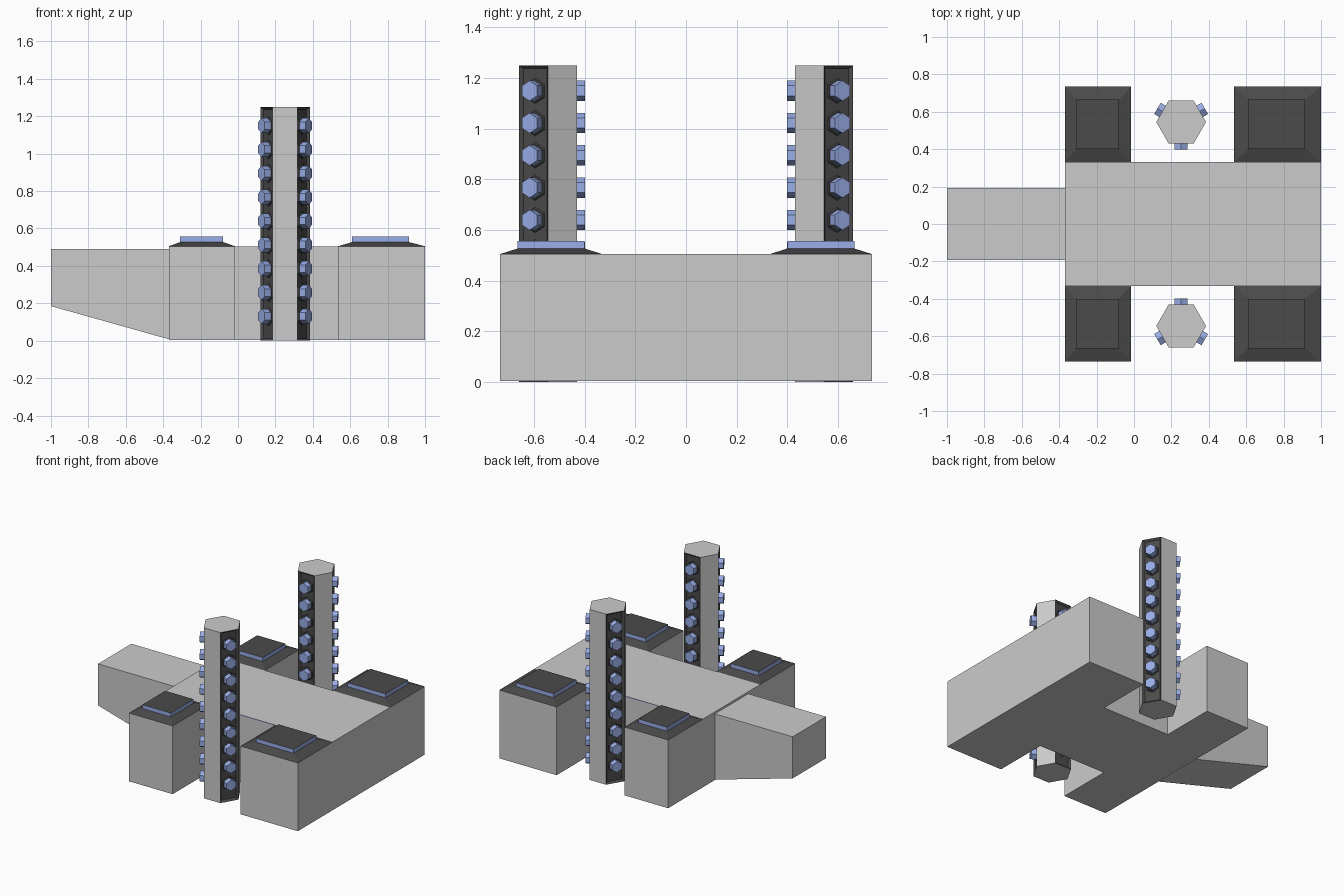
import bpy, bmesh
from math import cos, sin, radians
from mathutils import Matrix, Vector

if "Cube" in bpy.data.objects:
    bpy.data.objects.remove(bpy.data.objects["Cube"])


def material(name, rgb):
    m = bpy.data.materials.new(name)
    m.diffuse_color = (*rgb, 1)
    m.use_nodes = True
    m.node_tree.nodes["Principled BSDF"].inputs["Base Color"].default_value = m.diffuse_color
    return m


GREY = material("grey", (0.8, 0.8, 0.8))
DARK = material("dark", (0.07, 0.07, 0.07))
BLUE = material("blue", (0.32, 0.42, 0.8))


def finish(name, bm, mats, mirror=False):
    bmesh.ops.recalc_face_normals(bm, faces=bm.faces)
    me = bpy.data.meshes.new(name)
    bm.to_mesh(me)
    bm.free()
    ob = bpy.data.objects.new(name, me)
    bpy.context.collection.objects.link(ob)
    for m in mats:
        me.materials.append(m)
    if mirror:
        mod = ob.modifiers.new("mirror", "MIRROR")
        mod.use_axis = (False, True, False)
    return ob


def extrude(bm, pts, vec):
    """Extrude a flat outline along vec."""
    face = bm.faces.new([bm.verts.new(p) for p in pts])
    new = bmesh.ops.extrude_face_region(bm, geom=[face])["geom"]
    bmesh.ops.translate(bm, vec=vec, verts=[v for v in new if isinstance(v, bmesh.types.BMVert)])


def frustum(bm, low, high, z0, z1):
    """Block between two rectangles given as (x0, x1, y0, y1)."""
    rings = [[bm.verts.new(p) for p in ((a, c, z), (b, c, z), (b, d, z), (a, d, z))]
             for (a, b, c, d), z in ((low, z0), (high, z1))]
    bm.faces.new(rings[0][::-1])
    top = bm.faces.new(rings[1])
    for i in range(4):
        j = (i + 1) % 4
        bm.faces.new((rings[0][i], rings[0][j], rings[1][j], rings[1][i]))
    return top


BASE, DECK = 0.005, 0.505
HALF, OUT = 0.33, 0.735
PODS = {"front": (-0.37, -0.015), "rear": (0.535, 1.0)}

# H-shaped hull
side = [(-0.37, OUT), (-0.015, OUT), (-0.015, HALF), (0.535, HALF), (0.535, OUT), (1.0, OUT)]
outline = side + [(x, -y) for x, y in reversed(side)]
bm = bmesh.new()
extrude(bm, [(x, y, BASE) for x, y in outline], (0, 0, DECK - BASE))
finish("hull", bm, [GREY])

# Nose with a rising underside
bm = bmesh.new()
extrude(bm, [(-1, -0.193, 0.185), (-0.37, -0.193, 0.008), (-0.37, -0.193, 0.49), (-1, -0.193, 0.49)],
        (0, 0.386, 0))
finish("nose", bm, [GREY])

# Sloped caps and raised hatches on the four pods
for name, (x0, x1) in PODS.items():
    inner = (x0 + 0.06 if x0 < 0 else x0 + 0.075, x1 - 0.065 if x0 < 0 else x1 - 0.085, 0.4, 0.665)
    bm = bmesh.new()
    frustum(bm, (x0, x1, HALF, OUT), inner, DECK, 0.527)
    finish(name + "_pod_cap", bm, [DARK], True)
    bm = bmesh.new()
    frustum(bm, inner, inner, 0.527, 0.556).material_index = 1
    finish(name + "_pod_hatch", bm, [BLUE, DARK], True)

# Thin trim along the notch edges
bm = bmesh.new()
frustum(bm, (-0.015, 0.535, HALF, HALF + 0.002), (-0.015, 0.535, HALF, HALF + 0.002), 0.5, DECK)
finish("notch_trim", bm, [BLUE], True)

# Hexagonal columns with three recessed dark faces
CX, CY, R, H = 0.252, 0.545, 0.133, 1.25
APO = R * cos(radians(30))
ANGLES = (30, 150, 270)
bm = bmesh.new()
extrude(bm, [(CX + R * cos(radians(60 * i)), CY + R * sin(radians(60 * i)), 0) for i in range(6)], (0, 0, H))
bmesh.ops.recalc_face_normals(bm, faces=bm.faces)
dirs = [Vector((cos(radians(a)), sin(radians(a)), 0)) for a in ANGLES]
panels = [f for f in bm.faces if any(f.normal.dot(d) > 0.99 for d in dirs)]
rims = bmesh.ops.inset_individual(bm, faces=panels, thickness=0.018, depth=-0.014)["faces"]
for f in panels + rims:
    f.material_index = 1
finish("column", bm, [GREY, DARK], True)


# Rows of hexagonal bolts, each with a dark collar
def hex_row(name, r0, r1, d0, d1, mat):
    bm = bmesh.new()
    for a in ANGLES:
        turn = Matrix.Rotation(radians(a), 4, "Z") @ Matrix.Rotation(radians(90), 4, "Y")
        for i in range(9):
            spot = Matrix.Translation((CX, CY, 0.13 + 0.1275 * i))
            along = Matrix.Translation((0, 0, APO + (d0 + d1) / 2))
            spin = Matrix.Rotation(radians(90), 4, "Z")
            bmesh.ops.create_cone(bm, cap_ends=True, segments=6, radius1=r0, radius2=r1,
                                  depth=d1 - d0, matrix=spot @ turn @ along @ spin)
    finish(name, bm, [mat], True)


hex_row("bolt_collar", 0.052, 0.046, -0.016, -0.008, DARK)
hex_row("bolt", 0.04, 0.04, -0.015, 0.031, BLUE)
